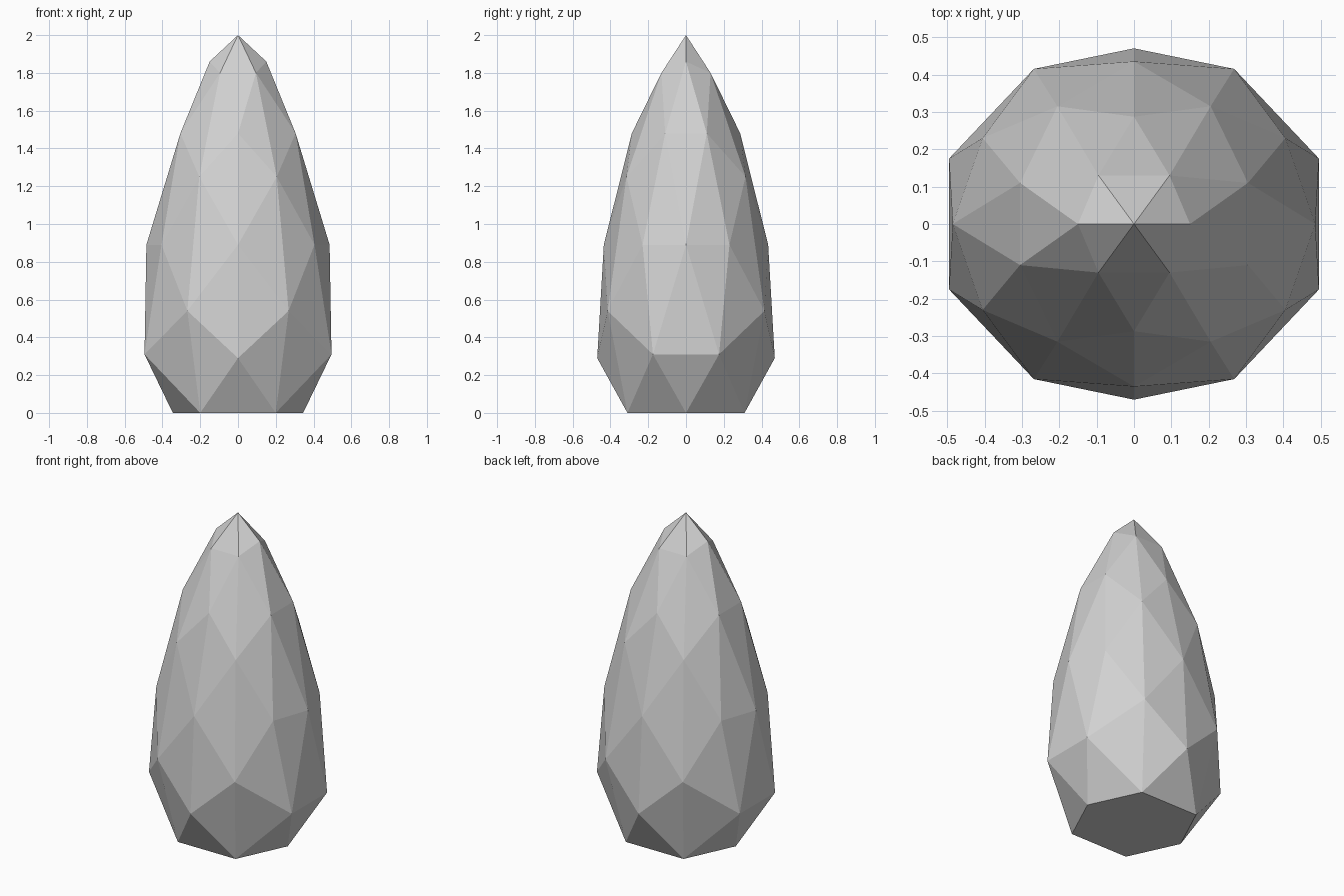
import bpy
import bmesh

# Remove the default cube
cube = bpy.data.objects.get("Cube")
if cube:
    bpy.data.objects.remove(cube, do_unlink=True)

# Single grey stone colour
grey = bpy.data.materials.new("stone grey")
grey.use_nodes = True
colour = (0.64, 0.64, 0.64, 1.0)
grey.diffuse_color = colour
bsdf = grey.node_tree.nodes["Principled BSDF"]
bsdf.inputs["Base Color"].default_value = colour
bsdf.inputs["Roughness"].default_value = 0.9

# Facet corners of one quarter, from the tip down to the flat foot
quarter = [
    (0, 0, 2.0),
    (0.15, 0, 1.86), (0.095, 0.13, 1.8),
    (0, 0.287, 1.48), (0.305, 0.11, 1.48),
    (0.205, 0.315, 1.25),
    (0.485, 0, 0.89), (0.405, 0.23, 0.89), (0, 0.435, 0.89),
    (0.268, 0.415, 0.54),
    (0.495, 0.175, 0.31), (0, 0.47, 0.29),
    (0.345, 0, 0), (0.2, 0.31, 0),
]


def mirrored(points):
    """All distinct copies of the points across both vertical planes."""
    result = set()
    for x, y, z in points:
        for sx in (1, -1):
            for sy in (1, -1):
                result.add((x * sx, y * sy, z))
    return sorted(result)


# Tapered faceted body wrapped around the corners
bm = bmesh.new()
for corner in mirrored(quarter):
    bm.verts.new(corner)
bmesh.ops.convex_hull(bm, input=bm.verts[:])
bmesh.ops.recalc_face_normals(bm, faces=bm.faces[:])

# Merge the foot into one flat face
foot = [f for f in bm.faces if f.normal.z < -0.99]
if len(foot) > 1:
    bmesh.ops.dissolve_faces(bm, faces=foot)

mesh = bpy.data.meshes.new("faceted_stone")
bm.to_mesh(mesh)
bm.free()
mesh.materials.append(grey)
stone = bpy.data.objects.new("faceted_stone", mesh)
bpy.context.collection.objects.link(stone)
